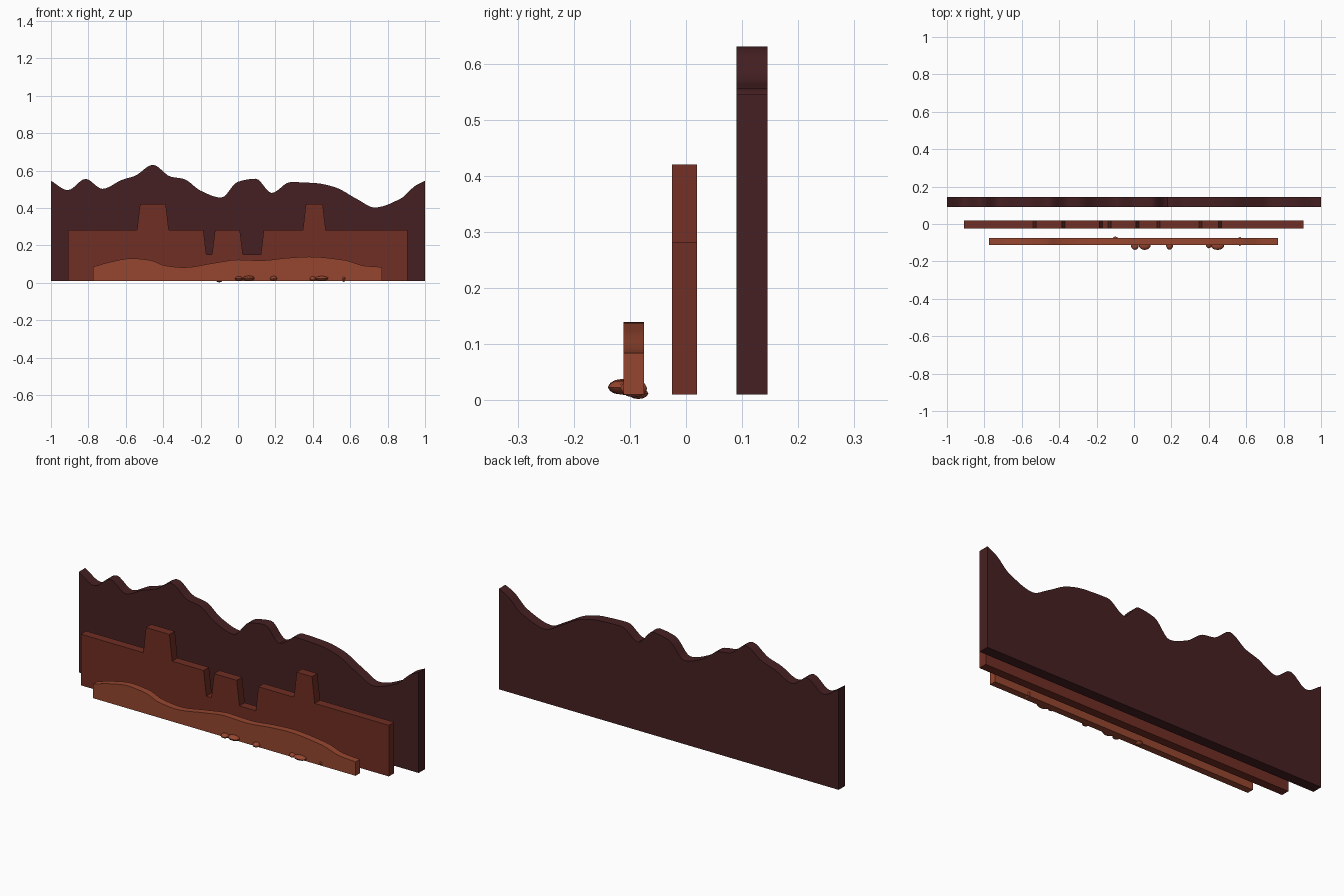
import bpy, bmesh, math
from mathutils import Vector

if "Cube" in bpy.data.objects:
    bpy.data.objects.remove(bpy.data.objects["Cube"])


def material(name, rgb):
    m = bpy.data.materials.new(name)
    lin = [((c / 255 + 0.055) / 1.055) ** 2.4 for c in rgb]
    m.diffuse_color = (*lin, 1)
    m.use_nodes = True
    m.node_tree.nodes["Principled BSDF"].inputs["Base Color"].default_value = m.diffuse_color
    return m


DARK = material("dark maroon", (70, 32, 34))
RUST = material("rust brown", (112, 46, 35))
CLAY = material("clay orange", (150, 70, 47))


def smooth_profile(pts, steps=6):
    """Monotone cubic through the crest points, flat at peaks and dips."""
    n = len(pts)
    d = [(pts[i+1][1] - pts[i][1]) / (pts[i+1][0] - pts[i][0]) for i in range(n - 1)]
    m = [d[0]] + [0 if d[i-1] * d[i] <= 0 else 2 * d[i-1] * d[i] / (d[i-1] + d[i])
                  for i in range(1, n - 1)] + [d[-1]]
    out = []
    for i in range(n - 1):
        (x0, z0), (x1, z1) = pts[i], pts[i + 1]
        h = x1 - x0
        for k in range(steps):
            t = k / steps
            z = ((2*t**3 - 3*t**2 + 1) * z0 + (t**3 - 2*t**2 + t) * h * m[i]
                 + (3*t**2 - 2*t**3) * z1 + (t**3 - t**2) * h * m[i+1])
            out.append((x0 + t * h, z))
    return out + [pts[-1]]


def slab(name, crest, y0, y1, mat, base=0.01):
    """Upright plate with a flat base and the given top outline."""
    outline = [(crest[0][0], base), (crest[-1][0], base)] + crest[::-1]
    bm = bmesh.new()
    face = bm.faces.new([bm.verts.new((x, y0, z)) for x, z in outline])
    ext = bmesh.ops.extrude_face_region(bm, geom=[face], use_keep_orig=True)
    moved = [g for g in ext["geom"] if isinstance(g, bmesh.types.BMVert)]
    bmesh.ops.translate(bm, verts=moved, vec=Vector((0, y1 - y0, 0)))
    bmesh.ops.recalc_face_normals(bm, faces=bm.faces)
    finish(name, bm, mat)


def finish(name, bm, mat):
    me = bpy.data.meshes.new(name)
    bm.to_mesh(me)
    bm.free()
    me.materials.append(mat)
    ob = bpy.data.objects.new(name, me)
    bpy.context.collection.objects.link(ob)
    bpy.context.view_layer.objects.active = ob
    bpy.ops.object.select_all(action='DESELECT')
    ob.select_set(True)
    bpy.ops.object.shade_smooth_by_angle(angle=math.radians(30))


# Tall mountain ridge at the back
ridge = [(-1, .545), (-.91, .495), (-.815, .555), (-.725, .502), (-.62, .55),
         (-.55, .572), (-.455, .63), (-.36, .567), (-.29, .555), (-.2, .492),
         (-.09, .455), (0, .54), (.095, .556), (.18, .48), (.28, .538),
         (.42, .532), (.52, .51), (.64, .445), (.73, .402), (.87, .45),
         (.95, .52), (1, .545)]
slab("back_ridge", smooth_profile(ridge), .09, .145, DARK)

# Stepped mesa plateau: top level with sloped raised buttes and notches
mesa = [(-.908, .282)]
for left, right, level in [(-.54, -.37, .42), (-.185, -.123, .15),
                           (.01, .138, .15), (.347, .469, .42)]:
    s = .016
    mesa += [(left, .282), (left + s, level), (right - s, level), (right, .282)]
mesa.append((.905, .282))
slab("middle_mesa", mesa, -.025, .02, RUST)

# Low rolling dune in front
dune = [(-.775, .085), (-.68, .112), (-.57, .13), (-.47, .121), (-.39, .092),
        (-.29, .082), (-.12, .107), (0, .123), (.12, .119), (.27, .133),
        (.38, .139), (.57, .121), (.68, .09), (.77, .084)]
slab("front_dune", smooth_profile(dune), -.111, -.075, CLAY)

# Flattened stones along the foot of the dune: x, y, z, rx, ry, rz
stones = [(-.1, -.085, .012, .018, .018, .010), (.005, -.115, .022, .021, .024, .012),
          (.057, -.113, .024, .032, .026, .014), (.19, -.113, .023, .019, .025, .013),
          (.40, -.108, .022, .017, .022, .013), (.447, -.115, .023, .036, .024, .013),
          (.566, -.093, .021, .012, .024, .016)]
for i, (x, y, z, rx, ry, rz) in enumerate(stones):
    bm = bmesh.new()
    bmesh.ops.create_icosphere(bm, subdivisions=2, radius=1)
    bmesh.ops.scale(bm, verts=bm.verts, vec=(rx, ry, rz))
    bmesh.ops.translate(bm, verts=bm.verts, vec=(x, y, z))
    finish(f"stone_{i + 1}", bm, CLAY)
